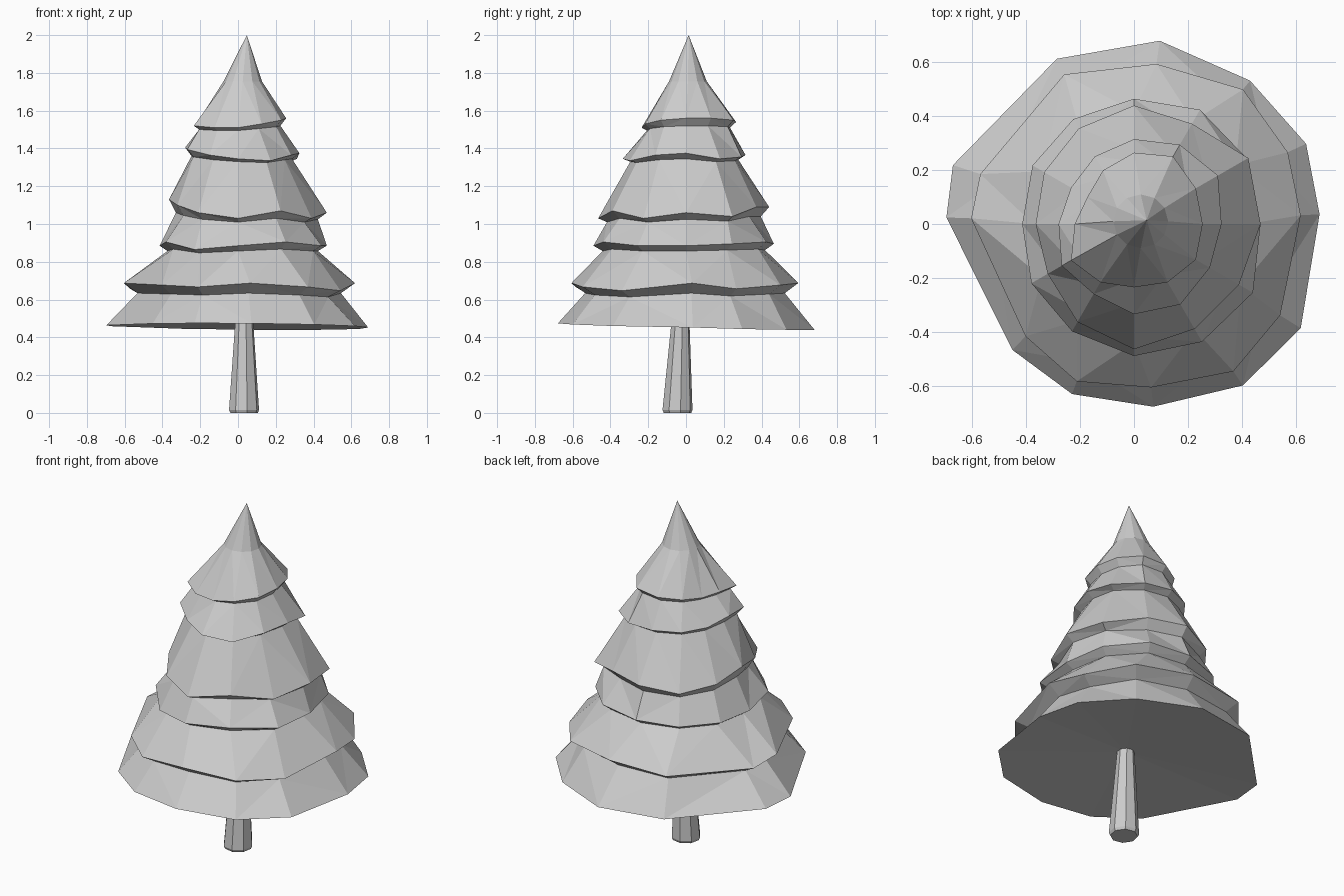
import bpy, bmesh
from math import cos, sin, pi, radians

if "Cube" in bpy.data.objects:
    bpy.data.objects.remove(bpy.data.objects["Cube"])

def stack(name, rings, apex=None, hollow=None):
    """Skin a list of equal-length point rings, closing the ends."""
    bm = bmesh.new()
    rows = [[bm.verts.new(p) for p in ring] for ring in rings]
    n = len(rows[0])
    for a, b in zip(rows, rows[1:]):
        for i in range(n):
            j = (i + 1) % n
            bm.faces.new((a[i], a[j], b[j], b[i]))
    for row, tip in ((rows[0], hollow), (rows[-1], apex)):
        if tip:
            v = bm.verts.new(tip)
            for i in range(n):
                bm.faces.new((row[i], row[(i + 1) % n], v))
        else:
            bm.faces.new(row)
    bmesh.ops.triangulate(bm, faces=bm.faces[:])
    bmesh.ops.recalc_face_normals(bm, faces=bm.faces[:])
    me = bpy.data.meshes.new(name)
    bm.to_mesh(me)
    bm.free()
    ob = bpy.data.objects.new(name, me)
    bpy.context.collection.objects.link(ob)
    return ob

even = [30 * i for i in range(12)]
uneven = [3, 25, 51, 82, 115, 162, 178, 226, 250, 276, 304, 328]
rings = []

def tier(angles, radii, z, wobble, drop=0, inset=.88):
    """Ragged rim; wobble is in hundredths. The crease under it wobbles less."""
    rim, crease = [], []
    for a, r, w in zip(angles, radii, wobble):
        x, y = r * cos(radians(a)), r * sin(radians(a))
        rim.append((x, y, z + w / 100))
        crease.append((x * inset, y * inset, z - drop + w / 200))
    if drop:
        rings.append(crease)
    rings.append(rim)

# Foliage tiers from the bottom up
tier(uneven, (.69, .705, .685, .687, .677, .707, .697, .65, .672, .682, .723, .73),
     .457, (-.5, -1.3, -1.7, -1.7, -1.2, .2, .7, 1.6, 1.8, 1.7, 1.1, .3))
tier(uneven, (.62, .63, .643, .60, .613, .60, .605, .58, .622, .61, .66, .64),
     .677, (1, -2, 0, 1, -1, -2, 1, 0, -1, 1, -1, -3), .048)
tier(even, (.47, .485, .49, .465, .45, .435, .415, .44, .46, .49, .505, .51),
     .885, (0, 1, 2, 1, 0, 0, 0, 2, -2, 0, 2, 0), .028, .9)
tier(even, (.47, .49, .43, .44, .41, .385, .365, .37, .42, .465, .45, .45),
     1.06, (0, -2, 3, 3, 0, 3, 7, 4, 0, -3, 1, -3), .035, .9)
tier(even, (.325, .36, .34, .315, .29, .27, .28, .31, .30, .335, .345, .325),
     1.365, (1, -2, -1, 0, 0, 1, 4, 3, 0, -2, -3, 0), .025)
tier(even, (.255, .265, .29, .265, .23, .20, .22, .27, .25, .235, .25, .265),
     1.53, (3, 3, 2, 1, 0, -1, 0, -1, -2, -2, 0, 2), .025)

# Shoulder under the pointed tip
rings.append([(0.025 + .102 * cos(i * pi / 6), 0.01 + .10 * sin(i * pi / 6), 1.755)
              for i in range(12)])
stack("foliage", rings, (0.047, 0.014, 2.0), (0.03, -0.03, .51))

# Tapered eight-sided trunk
def trunk_ring(cx, cy, r, z):
    return [(cx + r * cos(i * pi / 4 + .2), cy + r * sin(i * pi / 4 + .2), z)
            for i in range(8)]

stack("trunk", [trunk_ring(.032, -.045, .074, 0), trunk_ring(.032, -.045, .081, .015),
                trunk_ring(.033, -.028, .046, .52)])
